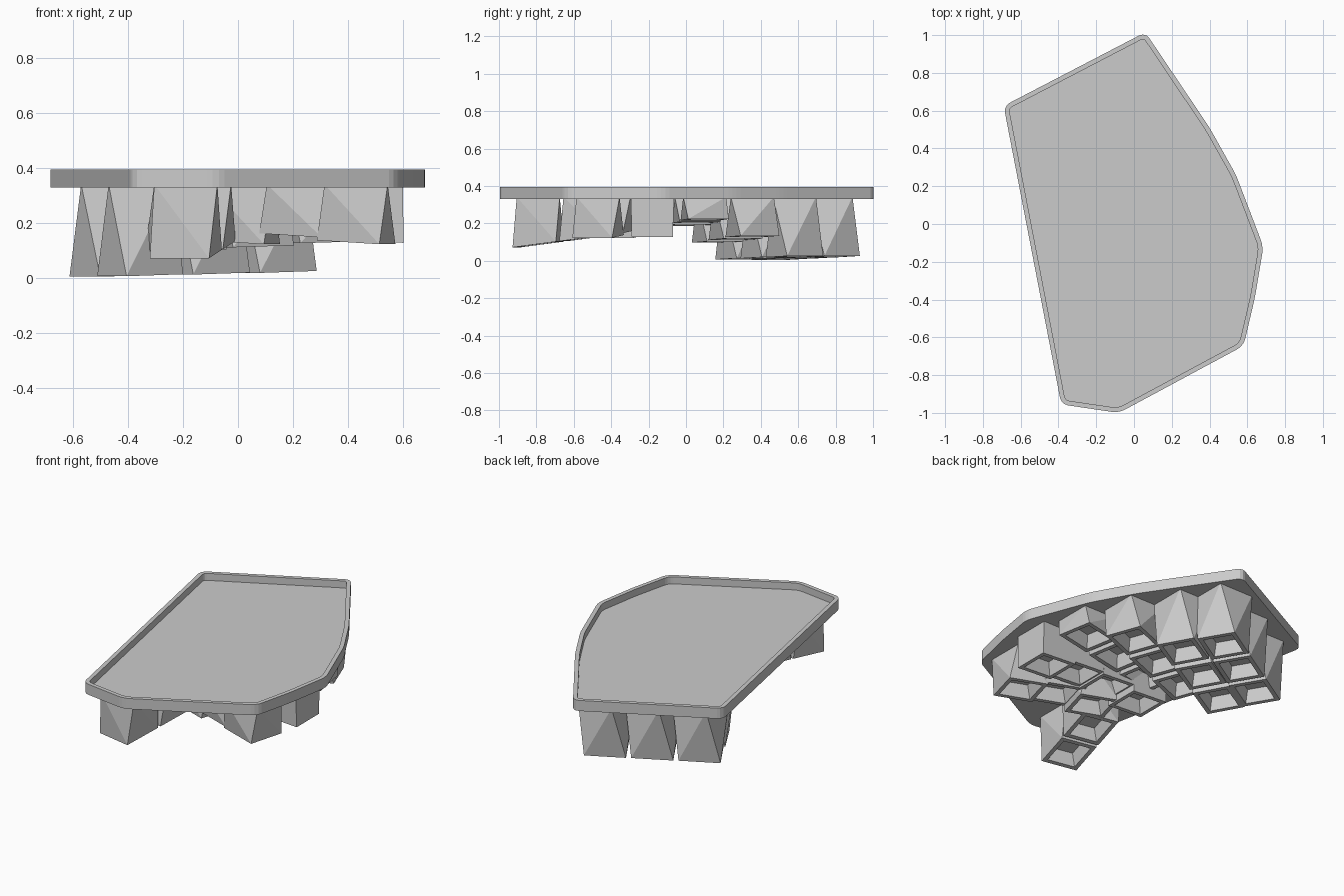
import bpy, bmesh, math
from mathutils import Vector, Matrix

cube = bpy.data.objects.get("Cube")
if cube:
    bpy.data.objects.remove(cube)

grey = bpy.data.materials.new("matte grey")
grey.use_nodes = True
COLOUR = (0.6, 0.6, 0.6, 1)
grey.diffuse_color = COLOUR
grey.node_tree.nodes["Principled BSDF"].inputs["Base Color"].default_value = COLOUR


def finish(bm, name):
    mesh = bpy.data.meshes.new(name)
    bm.to_mesh(mesh)
    bm.free()
    mesh.materials.append(grey)
    obj = bpy.data.objects.new(name, mesh)
    bpy.context.collection.objects.link(obj)


# Shallow tray with rounded corners and a thin raised rim
RIM_TOP, TRAY_BOTTOM, FLOOR = 0.395, 0.33, 0.352
outline = [(-0.69, 0.625), (0.06, 1.015), (0.40, 0.51), (0.54, 0.26),
           (0.685, -0.12), (0.64, -0.39), (0.58, -0.645), (-0.08, -1.0), (-0.385, -0.955)]
bm = bmesh.new()
base = bm.faces.new([bm.verts.new((x, y, TRAY_BOTTOM)) for x, y in outline])
ext = bmesh.ops.extrude_face_region(bm, geom=[base])
bmesh.ops.translate(bm, vec=(0, 0, RIM_TOP - TRAY_BOTTOM),
                    verts=[v for v in ext["geom"] if isinstance(v, bmesh.types.BMVert)])
upright = [e for e in bm.edges if abs(e.verts[0].co.z - e.verts[1].co.z) > 0.01]
bmesh.ops.bevel(bm, geom=upright, offset=0.035, segments=3, profile=0.5, affect='EDGES')
bmesh.ops.recalc_face_normals(bm, faces=bm.faces)
top = max(bm.faces, key=lambda f: f.calc_center_median().z)
bmesh.ops.inset_region(bm, faces=[top], thickness=0.025)
bmesh.ops.inset_region(bm, faces=[top], thickness=0, depth=FLOOR - RIM_TOP)
finish(bm, "tray")


def socket(name, centre, angle, slope):
    """Block with a turned, tilted lower face, a squared-up top and a tapered pocket."""
    half_x, half_y, half_top = 0.118, 0.11, 0.115
    square_angle = round(angle / (math.pi / 2)) * math.pi / 2
    turn = Matrix.Rotation(angle, 3, 'Z')
    untwist = Matrix.Rotation(square_angle, 3, 'Z')
    bm = bmesh.new()
    low, high = [], []
    for sx, sy in ((-1, -1), (1, -1), (1, 1), (-1, 1)):
        x, y = sx * half_x, sy * half_y
        low.append(bm.verts.new(turn @ Vector((x, y, x * slope)) + centre))
        q = untwist @ Vector((sx * half_top, sy * half_top, 0)) + centre
        q.z = (TRAY_BOTTOM + FLOOR) / 2
        high.append(bm.verts.new(q))
    opening = bm.faces.new(low[::-1])
    bm.faces.new(high)
    # Split each wall along the diagonal that keeps the block convex
    for i in range(4):
        j = (i + 1) % 4
        if angle >= square_angle:
            bm.faces.new((low[i], low[j], high[j]))
            bm.faces.new((low[i], high[j], high[i]))
        else:
            bm.faces.new((low[i], low[j], high[i]))
            bm.faces.new((low[j], high[j], high[i]))
    bmesh.ops.recalc_face_normals(bm, faces=bm.faces)
    bmesh.ops.inset_region(bm, faces=[opening], thickness=0.035)
    bmesh.ops.inset_region(bm, faces=[opening], thickness=0.022, depth=-0.08)
    finish(bm, name)


# Fanned columns: name, first centre, step to next, count, upward arch, tilt
columns = [
    ("first_column", (0.0, 0.775, 0.022), (-0.228, -0.135, -0.007), 3, 0, 0.03),
    ("second_column", (0.13, 0.58, 0.022), (-0.243, -0.135, -0.006), 3, 0, 0.03),
    ("third_column", (0.30, 0.355, 0.13), (-0.245, -0.09, -0.015), 3, 0, 0.03),
    ("fourth_column", (0.42, 0.10, 0.22), (-0.255, -0.045, -0.015), 3, 0, 0.03),
    ("fifth_column", (0.485, -0.18, 0.135), (-0.22, 0.0, 0.0), 4, 0.014, -0.06),
    ("sixth_column", (0.43, -0.47, 0.13), (-0.21, 0.058, 0.0), 3, 0.025, -0.06),
    ("thumb", (-0.14, -0.54, 0.12), (-0.05, -0.25, -0.033), 2, 0, 0.13),
]
for name, start, step, count, arch, tilt in columns:
    start, step = Vector(start), Vector(step)
    angle = math.atan2(-step.y, -step.x)
    for i in range(count):
        centre = start + step * i
        centre.z += arch * i * (count - 1 - i)
        socket(f"{name}_socket_{i + 1}", centre, angle, tilt)
